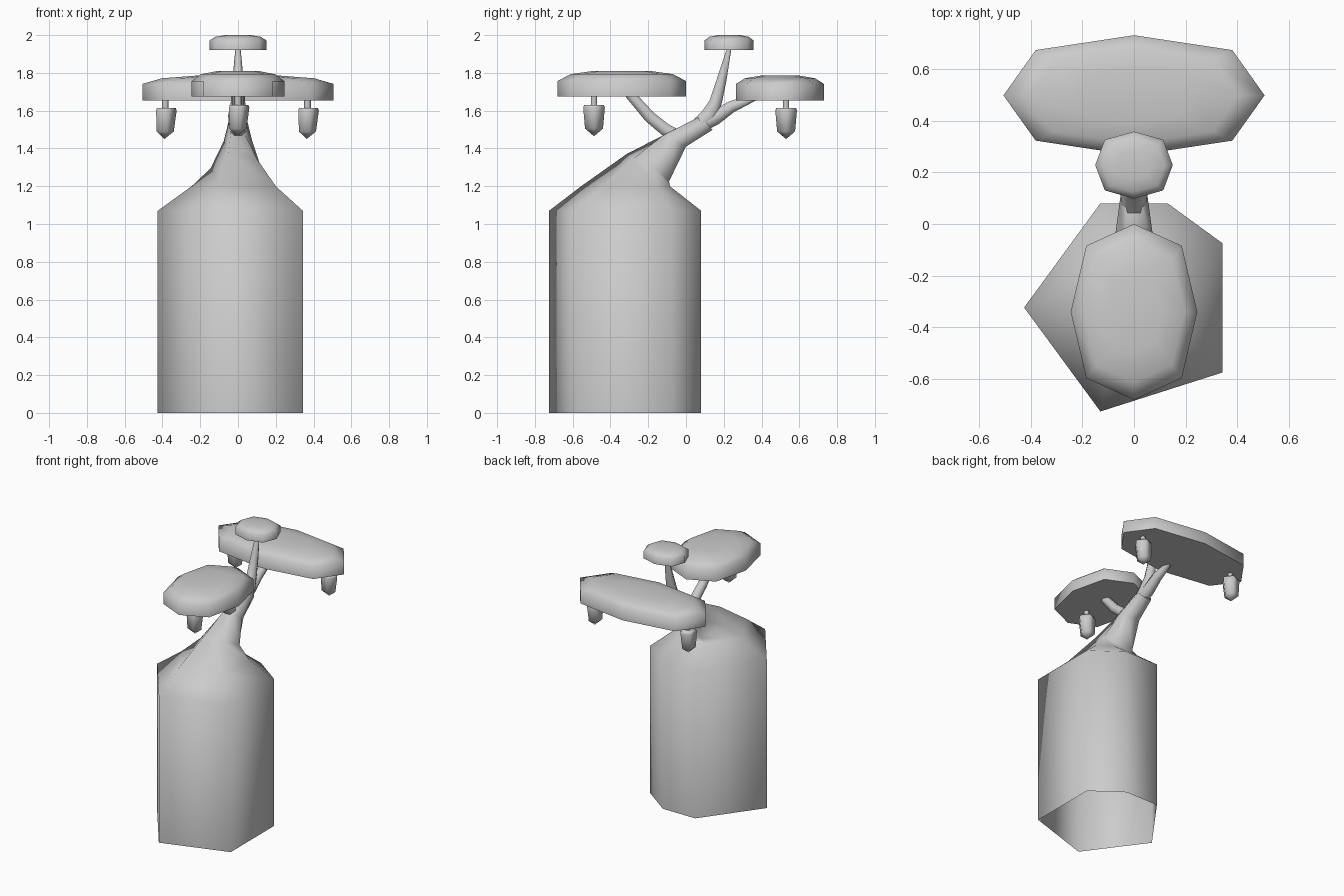
import bpy, math
from mathutils import Vector

if "Cube" in bpy.data.objects:
    bpy.data.objects.remove(bpy.data.objects["Cube"])


def make_object(name, rings, cap_start=False, cap_end=False, tip=None):
    """Loft equal-sized rings of points into one smooth-shaded object."""
    n = len(rings[0])
    verts = [p for ring in rings for p in ring]
    faces = []
    for r in range(len(rings) - 1):
        for i in range(n):
            j = (i + 1) % n
            faces.append((r * n + i, r * n + j, (r + 1) * n + j, (r + 1) * n + i))
    last = (len(rings) - 1) * n
    if cap_start:
        faces.append(tuple(reversed(range(n))))
    if tip:
        verts.append(tip)
        faces += [(last + i, last + (i + 1) % n, len(verts) - 1) for i in range(n)]
    elif cap_end:
        faces.append(tuple(range(last, last + n)))
    mesh = bpy.data.meshes.new(name)
    mesh.from_pydata(verts, [], faces)
    obj = bpy.data.objects.new(name, mesh)
    bpy.context.collection.objects.link(obj)
    bpy.ops.object.select_all(action='DESELECT')
    obj.select_set(True)
    bpy.context.view_layer.objects.active = obj
    bpy.ops.object.mode_set(mode='EDIT')
    bpy.ops.mesh.select_all(action='SELECT')
    bpy.ops.mesh.normals_make_consistent(inside=False)
    bpy.ops.object.mode_set(mode='OBJECT')
    bpy.ops.object.shade_smooth_by_angle(angle=math.radians(75))
    return obj


def canopy(name, cy, rx, ry, z_bottom, z_rim, z_top):
    """Eight-sided leaf pad with flat underside and low dome."""
    def ring(s, z):
        pts = []
        for i in range(8):
            a = i * math.pi / 4
            k = s * (1.065 if i % 2 else 1.0)
            pts.append((rx * k * math.cos(a), cy + ry * k * math.sin(a), z))
        return pts
    z_mid = z_rim + (z_top - z_rim) * 0.68
    make_object(name, [ring(1, z_bottom), ring(1, z_rim), ring(0.8, z_mid), ring(0.45, z_top)],
                cap_start=True, cap_end=True)


def branch(name, path):
    """Six-sided tapering branch in the x = 0 plane; path of (y, z, radius)."""
    rings = []
    for i, (y, z, r) in enumerate(path):
        a, b = path[max(i - 1, 0)], path[min(i + 1, len(path) - 1)]
        t = Vector((0, b[0] - a[0], b[1] - a[1])).normalized()
        side, up = Vector((1, 0, 0)), Vector((0, -t.z, t.y))
        rings.append([tuple(Vector((0, y, z)) + r * (math.cos(k * math.pi / 3) * side
                      + math.sin(k * math.pi / 3) * up)) for k in range(6)])
    make_object(name, rings, cap_start=True, cap_end=True)


def pod(name, x, y, z_top):
    """Hanging pod: thin stem and faceted body with a pointed base."""
    def ring(r, z, n, dx=0.0):
        return [(x + dx + r * math.cos(2 * math.pi * i / n),
                 y + r * math.sin(2 * math.pi * i / n), z) for i in range(n)]
    h = z_top - 0.05
    make_object(name + "_stem", [ring(0.018, h - 0.01, 6), ring(0.018, z_top, 6)],
                cap_start=True, cap_end=True)
    make_object(name + "_body", [ring(0.055, h, 5), ring(0.06, h - 0.015, 5),
                                 ring(0.05, h - 0.125, 5, -0.005)],
                cap_start=True, tip=(x - 0.005, y, h - 0.165))


# Rock pillar flowing into the leaning trunk (open underneath)
outline = [(-0.13, 0.08), (0.13, 0.08), (0.343, -0.075), (0.343, -0.574), (-0.13, -0.725), (-0.425, -0.323)]
rings = [[(x, y, z) for x, y in outline] for z in (0, 1.07)]
rings += [
    [(-0.1, -0.085, 1.2), (0.1, -0.085, 1.2), (0.2, -0.15, 1.195),
     (0.2, -0.44, 1.2), (-0.1, -0.555, 1.2), (-0.245, -0.3, 1.2)],
    [(-0.06, -0.09, 1.225), (0.06, -0.09, 1.225), (0.125, -0.16, 1.29),
     (0.1, -0.28, 1.345), (-0.05, -0.315, 1.37), (-0.145, -0.22, 1.295)],
    [(-0.045, 0, 1.41), (0.045, 0, 1.41), (0.075, -0.06, 1.44),
     (0.04, -0.12, 1.47), (-0.04, -0.12, 1.47), (-0.075, -0.06, 1.44)],
    [(-0.03, 0.14, 1.498), (0.03, 0.14, 1.498), (0.052, 0.11, 1.535),
     (0.03, 0.065, 1.565), (-0.03, 0.065, 1.565), (-0.052, 0.11, 1.535)],
]
make_object("pillar_and_trunk", rings, cap_end=True)

# Branches
branch("front_branch", [(-0.04, 1.46, 0.04), (-0.11, 1.5, 0.038), (-0.19, 1.565, 0.036), (-0.3, 1.69, 0.03)])
branch("top_branch", [(0.07, 1.52, 0.05), (0.125, 1.575, 0.052), (0.157, 1.645, 0.038),
                      (0.188, 1.76, 0.03), (0.23, 1.935, 0.013)])
branch("back_branch", [(0.08, 1.525, 0.045), (0.15, 1.56, 0.045), (0.24, 1.62, 0.036), (0.36, 1.67, 0.022)])

# Leaf pads
canopy("front_canopy", -0.34, 0.245, 0.34, 1.675, 1.757, 1.81)
canopy("back_canopy", 0.4975, 0.505, 0.2325, 1.655, 1.742, 1.785)
canopy("top_canopy", 0.228, 0.15, 0.13, 1.922, 1.972, 2.0)

# Hanging pods
pod("front_pod", 0, -0.487, 1.68)
pod("back_right_pod", 0.368, 0.53, 1.665)
pod("back_left_pod", -0.385, 0.53, 1.665)
